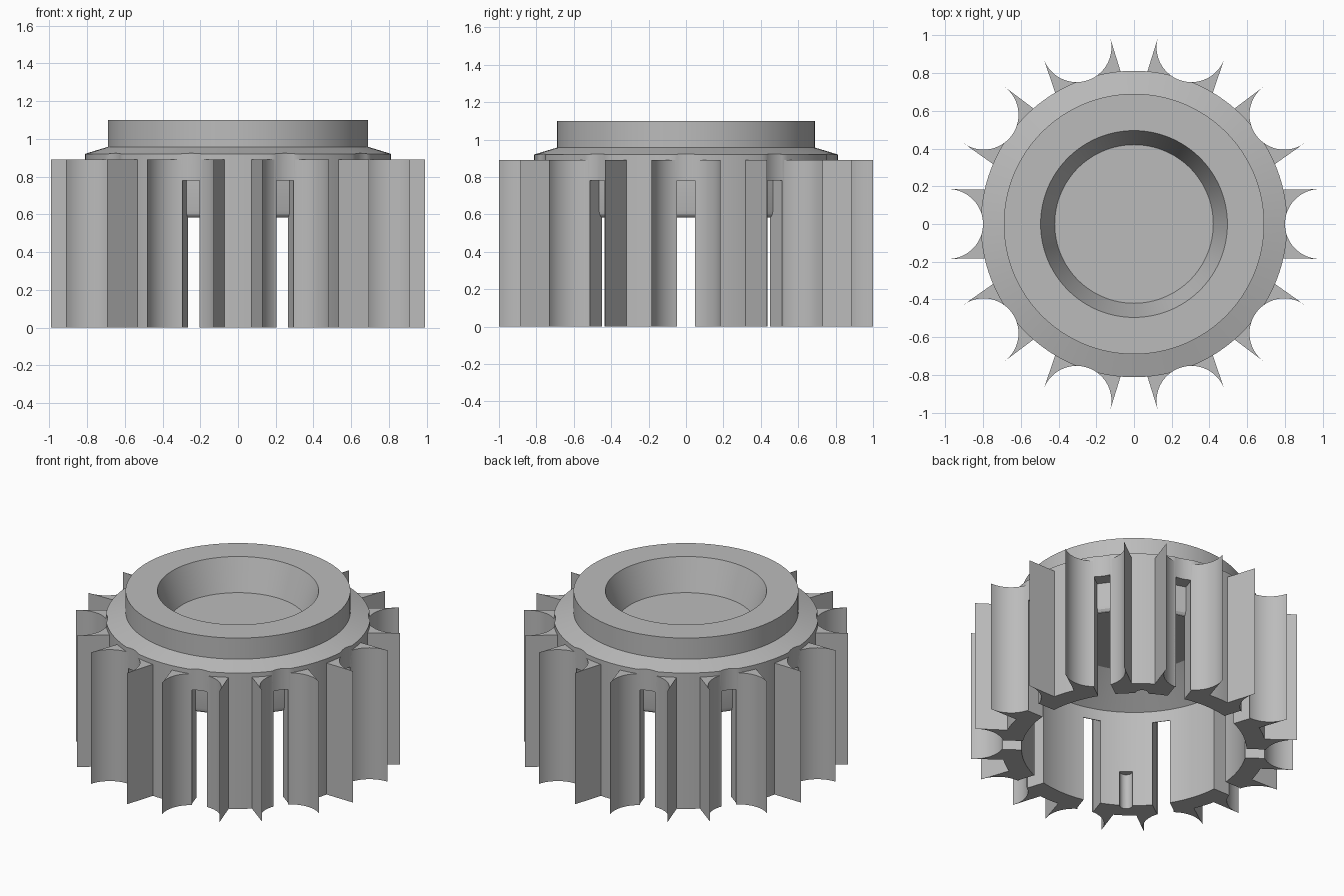
import bpy, bmesh, math
from mathutils import Matrix

if "Cube" in bpy.data.objects:
    bpy.data.objects.remove(bpy.data.objects["Cube"])

COUNT = 10                    # scallops, slots and lands around the ring
STEP = 2 * math.pi / COUNT
SCALLOP_C, SCALLOP_R = 0.985, 0.185

grey = bpy.data.materials.new("plain grey")
grey.diffuse_color = (0.5, 0.5, 0.5, 1)
grey.use_nodes = True
grey.node_tree.nodes["Principled BSDF"].inputs["Base Color"].default_value = grey.diffuse_color


def finish(name, bm):
    bmesh.ops.recalc_face_normals(bm, faces=bm.faces)
    mesh = bpy.data.meshes.new(name)
    bm.to_mesh(mesh)
    bm.free()
    mesh.materials.append(grey)
    ob = bpy.data.objects.new(name, mesh)
    bpy.context.collection.objects.link(ob)
    return ob


def prism(bm, points, offset, angle):
    """Extrude a closed 3D outline by an offset, then turn it about z."""
    face = bm.faces.new([bm.verts.new(p) for p in points])
    ext = bmesh.ops.extrude_face_region(bm, geom=[face])["geom"]
    moved = [g for g in ext if isinstance(g, bmesh.types.BMVert)]
    bmesh.ops.translate(bm, verts=moved, vec=offset)
    bmesh.ops.rotate(bm, verts=list(face.verts) + moved, cent=(0, 0, 0),
                     matrix=Matrix.Rotation(angle, 3, 'Z'))


def lathe(name, profile, segments=120):
    bm = bmesh.new()
    vs = [bm.verts.new((r, 0, z)) for r, z in profile]
    es = [bm.edges.new(pair) for pair in zip(vs, vs[1:])]
    if profile[0][0] > 0:
        es.append(bm.edges.new((vs[-1], vs[0])))
    bmesh.ops.spin(bm, geom=vs + es, cent=(0, 0, 0), axis=(0, 0, 1),
                   angle=2 * math.pi, steps=segments)
    bmesh.ops.remove_doubles(bm, verts=bm.verts, dist=1e-4)
    return finish(name, bm)


def cut(target, cutter):
    cutter.hide_render = True
    mod = target.modifiers.new(cutter.name, 'BOOLEAN')
    mod.operation, mod.solver, mod.object = 'DIFFERENCE', 'EXACT', cutter
    bpy.context.view_layer.objects.active = target
    bpy.ops.object.modifier_apply(modifier=mod.name)
    bpy.data.objects.remove(cutter)


# Body: hollow skirt, sloped flange, raised collar and tapered cup on top
body = lathe("body", [
    (0, 0.89), (0.42, 0.89), (0.495, 1.10), (0.69, 1.10), (0.69, 0.957),
    (0.812, 0.92), (0.812, 0), (0.69, 0), (0.69, 0.66), (0.45, 0.82), (0, 0.82)])

# Round scallops down the outside
bm = bmesh.new()
circle = [(SCALLOP_C + SCALLOP_R * math.cos(math.radians(a)),
           SCALLOP_R * math.sin(math.radians(a)), -0.1) for a in range(0, 360, 5)]
for i in range(COUNT):
    prism(bm, circle, (0, 0, 1.15), i * STEP)
cut(body, finish("scallop_cutter", bm))

# Slots: open below, backed by a thin rounded web near the top
bm = bmesh.new()
slot = [(0.6, -0.1), (0.9, -0.1), (0.9, 0.78), (0.715, 0.78), (0.715, 0.62),
        (0.71, 0.6), (0.7, 0.588), (0.68, 0.58), (0.6, 0.58)]
for i in range(COUNT):
    prism(bm, [(r, -0.055, z) for r, z in slot], (0, 0.11, 0), i * STEP)
cut(body, finish("slot_cutter", bm))

# Small round key grooves on the inner wall
bm = bmesh.new()
groove = [(0.69 + 0.04 * math.cos(k * math.pi / 12),
           0.04 * math.sin(k * math.pi / 12), -0.1) for k in range(24)]
for deg in (54, 234):
    prism(bm, groove, (0, 0, 0.34), math.radians(deg))
cut(body, finish("groove_cutter", bm))

# Pointed teeth on both sides of every scallop
bm = bmesh.new()
for i in range(COUNT):
    for side in (1, -1):
        outline = [(0.789, 0.182), (0.991, 0.185)]
        outline += [(SCALLOP_C + SCALLOP_R * math.cos(math.radians(a)),
                     SCALLOP_R * math.sin(math.radians(a))) for a in range(95, 166, 5)]
        prism(bm, [(x, side * y, 0) for x, y in outline], (0, 0, 0.89), i * STEP)
teeth = finish("teeth", bm)

# Smooth round faces, keep creases sharp
for ob in (body, teeth):
    bpy.ops.object.select_all(action='DESELECT')
    ob.select_set(True)
    bpy.context.view_layer.objects.active = ob
    bpy.ops.object.shade_smooth_by_angle(angle=math.radians(25))
